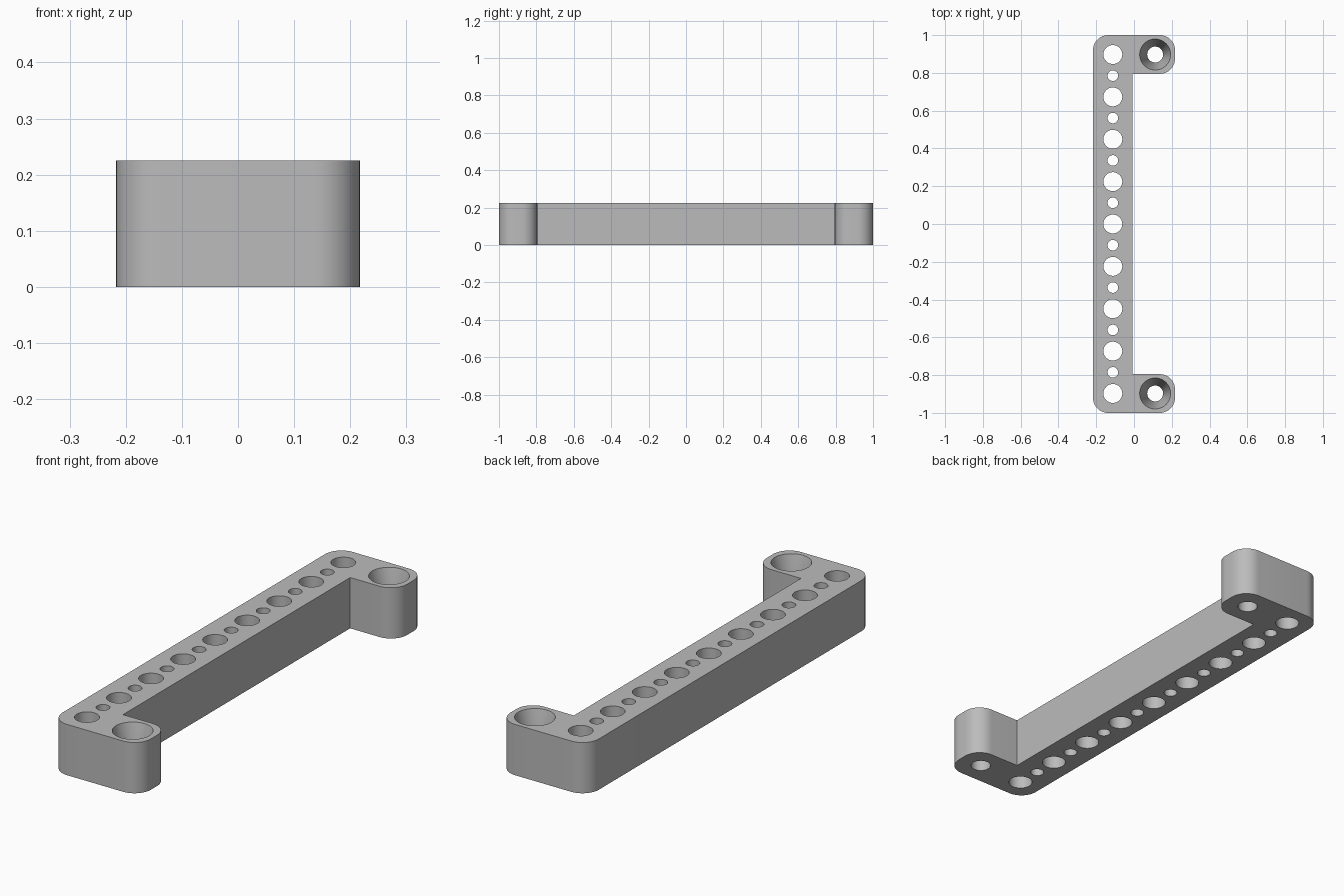
import bpy, bmesh, math

H = 0.225          # height of the bar
HALF_X = 0.217     # half width over the lugs
INNER_X = -0.007   # inner face of the bar
LUG_Y = 0.795      # inner face of each lug
PITCH = 0.2243     # spacing of the large holes
CORNER = 0.08      # rounding of the outer corners

cube = bpy.data.objects.get("Cube")
if cube:
    bpy.data.objects.remove(cube, do_unlink=True)

grey = bpy.data.materials.new("plain_grey")
grey.use_nodes = True
grey.diffuse_color = (0.5, 0.5, 0.5, 1)
grey.node_tree.nodes["Principled BSDF"].inputs["Base Color"].default_value = (0.5, 0.5, 0.5, 1)


def make_object(name, bm):
    bmesh.ops.recalc_face_normals(bm, faces=bm.faces)
    mesh = bpy.data.meshes.new(name)
    bm.to_mesh(mesh)
    bm.free()
    mesh.materials.append(grey)
    obj = bpy.data.objects.new(name, mesh)
    bpy.context.collection.objects.link(obj)
    return obj


def arc(cx, cy, start, steps=12):
    """Quarter turn, counter-clockwise, for a rounded corner."""
    angles = [start + math.pi / 2 * i / steps for i in range(steps + 1)]
    return [(cx + CORNER * math.cos(a), cy + CORNER * math.sin(a)) for a in angles]


def add_hole(bm, x, y, profile, sides=48):
    """Turned cutter from (radius, z) pairs, bottom to top."""
    rings = [[bm.verts.new((x + r * math.cos(2 * math.pi * i / sides),
                            y + r * math.sin(2 * math.pi * i / sides), z))
              for i in range(sides)] for r, z in profile]
    for low, high in zip(rings, rings[1:]):
        for i in range(sides):
            j = (i + 1) % sides
            bm.faces.new((low[i], low[j], high[j], high[i]))
    bm.faces.new(rings[0][::-1])
    bm.faces.new(rings[-1])


# C-shaped bracket: long bar with a lug at each end
edge, end = HALF_X - CORNER, 1 - CORNER
outline = (arc(-edge, -end, math.pi) + arc(edge, -end, -math.pi / 2)
           + arc(edge, -LUG_Y - CORNER, 0)
           + [(INNER_X, -LUG_Y), (INNER_X, LUG_Y)]
           + arc(edge, LUG_Y + CORNER, -math.pi / 2)
           + arc(edge, end, 0) + arc(-edge, end, math.pi / 2))
bm = bmesh.new()
base = bm.faces.new([bm.verts.new((x, y, 0)) for x, y in outline])
top = bmesh.ops.extrude_face_region(bm, geom=[base])
bmesh.ops.translate(bm, vec=(0, 0, H),
                    verts=[v for v in top["geom"] if isinstance(v, bmesh.types.BMVert)])
bracket = make_object("bracket", bm)

# Row of alternating large and small holes, and a tapered hole in each lug
bm = bmesh.new()
for k in range(-8, 9):
    radius = 0.05 if k % 2 == 0 else 0.028
    add_hole(bm, -0.112, k * PITCH / 2, [(radius, -0.1), (radius, H + 0.1)])
for side in (-1, 1):
    add_hole(bm, 0.112, side * 4 * PITCH,
             [(0.042, -0.1), (0.042, 0.06), (0.082, H), (0.082, H + 0.1)])
cutter = make_object("hole_cutter", bm)

cut = bracket.modifiers.new("holes", "BOOLEAN")
cut.object = cutter
cut.operation = "DIFFERENCE"
cut.solver = "EXACT"
bpy.context.view_layer.objects.active = bracket
for obj in bpy.context.selected_objects:
    obj.select_set(False)
bracket.select_set(True)
bpy.ops.object.modifier_apply(modifier=cut.name)
bpy.data.objects.remove(cutter, do_unlink=True)

# Smooth the curved walls, keep the rims sharp
bpy.ops.object.shade_smooth_by_angle(angle=math.radians(30))
